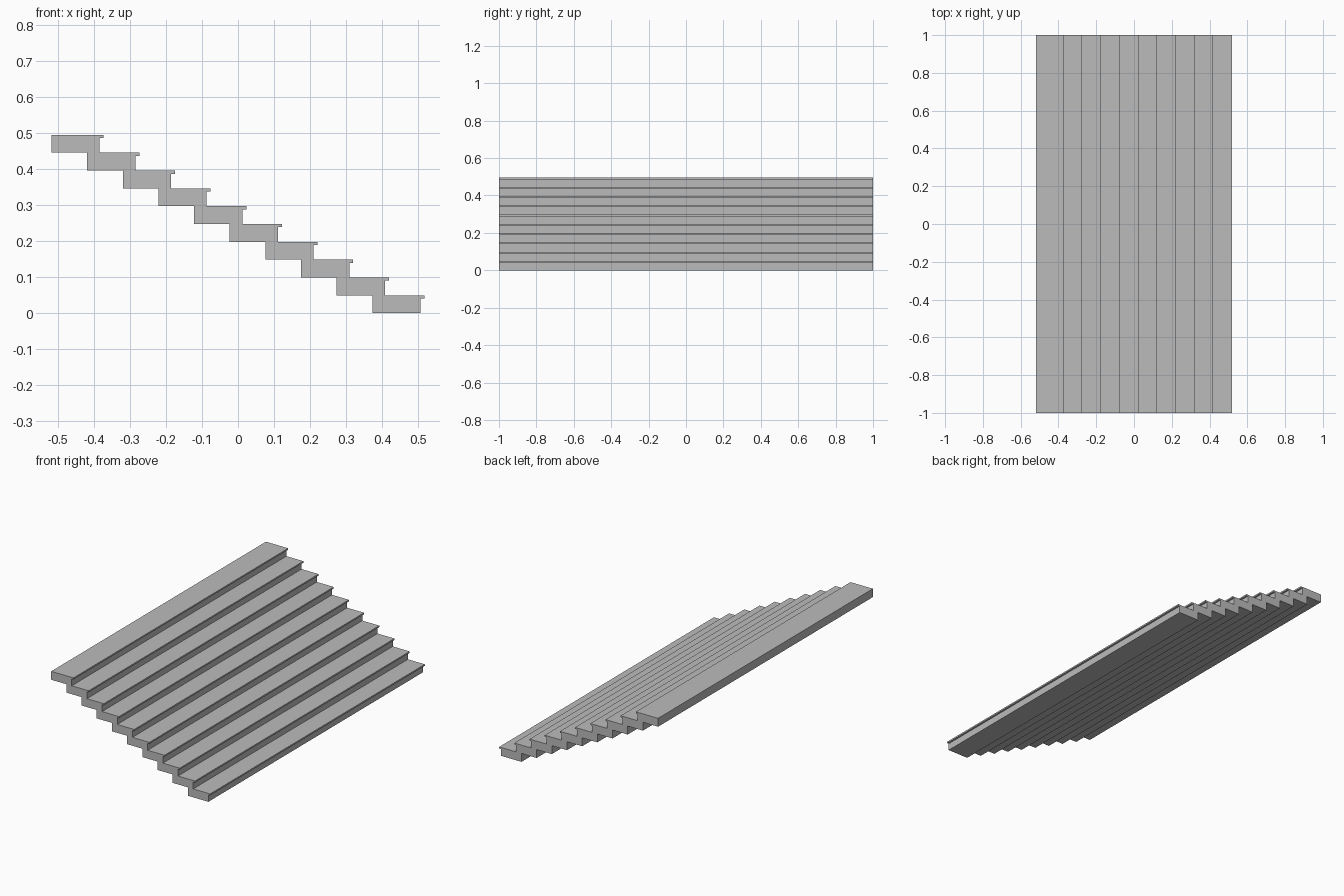
import bpy
import bmesh

cube = bpy.data.objects.get("Cube")
if cube:
    bpy.data.objects.remove(cube, do_unlink=True)

STEPS = 10
RUN, RISE = 0.099, 0.0495      # offset from one step to the next
BODY, TREAD = 0.134, 0.145     # depth of the block and of its overhanging top
LIP = 0.009                    # thickness of the overhang
LENGTH = 2.0
START = -(RUN * (STEPS - 1) + TREAD) / 2

grey = bpy.data.materials.new("concrete_grey")
grey.use_nodes = True
colour = (0.5, 0.5, 0.5, 1)
grey.diffuse_color = colour
grey.node_tree.nodes["Principled BSDF"].inputs["Base Color"].default_value = colour


def make_step_mesh():
    """Step cross-section with a thin nosing, extruded along y."""
    profile = [(0, 0), (BODY, 0), (BODY, RISE - LIP),
               (TREAD, RISE - LIP), (TREAD, RISE), (0, RISE)]
    bm = bmesh.new()
    end = bm.faces.new([bm.verts.new((x, -LENGTH / 2, z)) for x, z in profile])
    side = bmesh.ops.extrude_face_region(bm, geom=[end])
    moved = [v for v in side["geom"] if isinstance(v, bmesh.types.BMVert)]
    bmesh.ops.translate(bm, verts=moved, vec=(0, LENGTH, 0))
    bmesh.ops.recalc_face_normals(bm, faces=bm.faces)
    mesh = bpy.data.meshes.new("step")
    bm.to_mesh(mesh)
    bm.free()
    mesh.materials.append(grey)
    return mesh


# Flight of identical steps, descending towards +x
step_mesh = make_step_mesh()
for i in range(STEPS):
    step = bpy.data.objects.new(f"step_{i + 1}", step_mesh)
    step.location = (START + RUN * i, 0, RISE * (STEPS - 1 - i))
    bpy.context.collection.objects.link(step)
